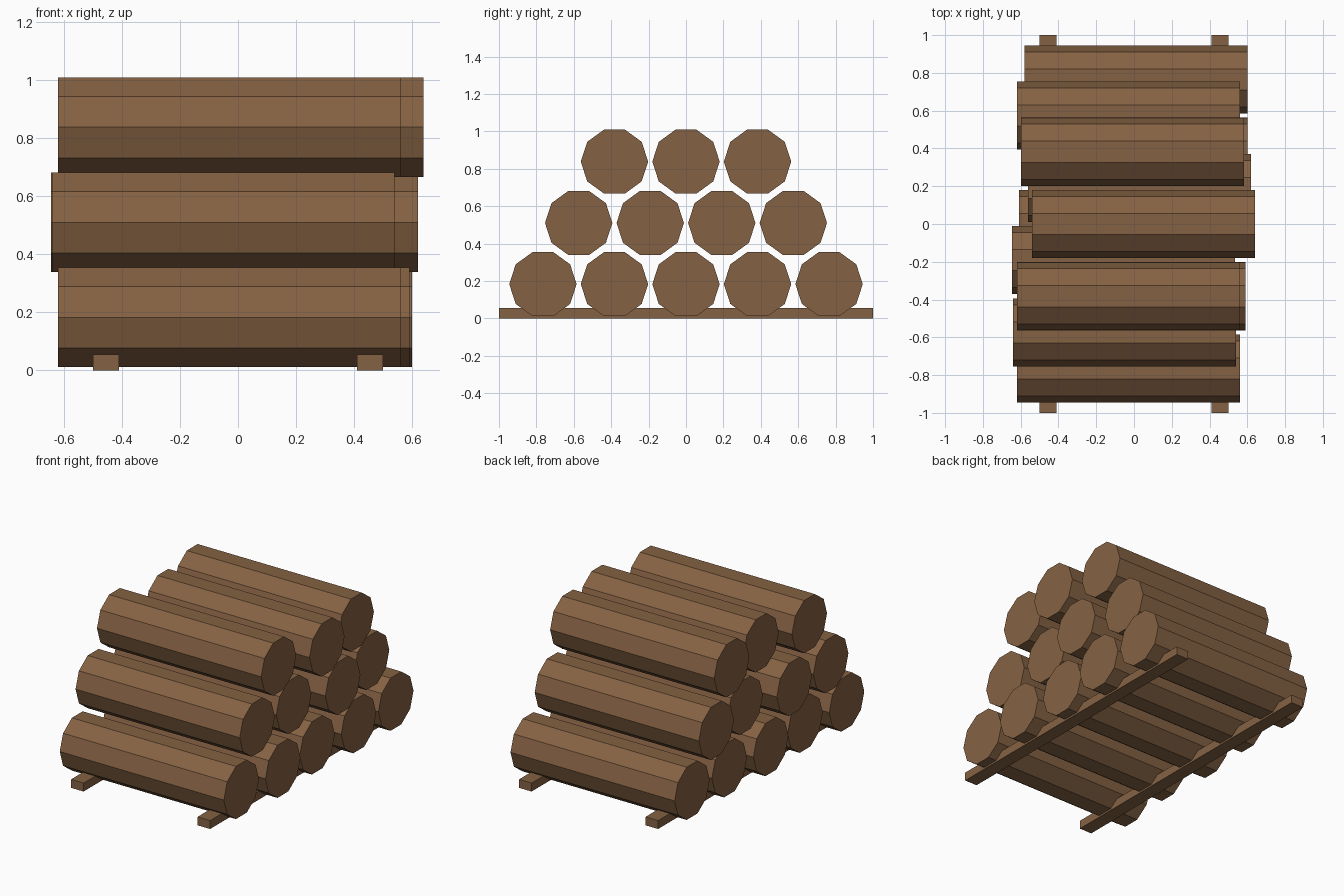
import bpy, math

if "Cube" in bpy.data.objects:
    bpy.data.objects.remove(bpy.data.objects["Cube"])

wood = bpy.data.materials.new("brown wood")
wood.diffuse_color = (0.235, 0.121, 0.056, 1)
wood.use_nodes = True
wood.node_tree.nodes["Principled BSDF"].inputs["Base Color"].default_value = wood.diffuse_color

RADIUS, LENGTH, SPACING = 0.18, 1.18, 0.3825


def finish(name):
    ob = bpy.context.object
    ob.name = name
    ob.data.materials.append(wood)
    return ob


# two ground rails running front to back
for side, x in (("left", -0.455), ("right", 0.455)):
    bpy.ops.mesh.primitive_cube_add(size=1, location=(x, 0, 0.0275))
    rail = finish(f"{side}_rail")
    rail.scale = (0.09, 2, 0.055)

# stacked rows of ten-sided logs: height, then endwise shift of each log from -y to +y
rows = [
    ("bottom", 0.183, [-0.03, 0.001, -0.02, 0.01, 0.01]),
    ("middle", 0.510, [-0.05, -0.055, 0.03, -0.03]),
    ("top", 0.838, [-0.03, 0.05, -0.007]),
]
for row, z, shifts in rows:
    for i, x in enumerate(shifts):
        y = (i - (len(shifts) - 1) / 2) * SPACING
        bpy.ops.mesh.primitive_cylinder_add(
            vertices=10, radius=RADIUS, depth=LENGTH,
            location=(x, y, z), rotation=(0, math.pi / 2, 0))
        finish(f"{row}_log_{i + 1}")
